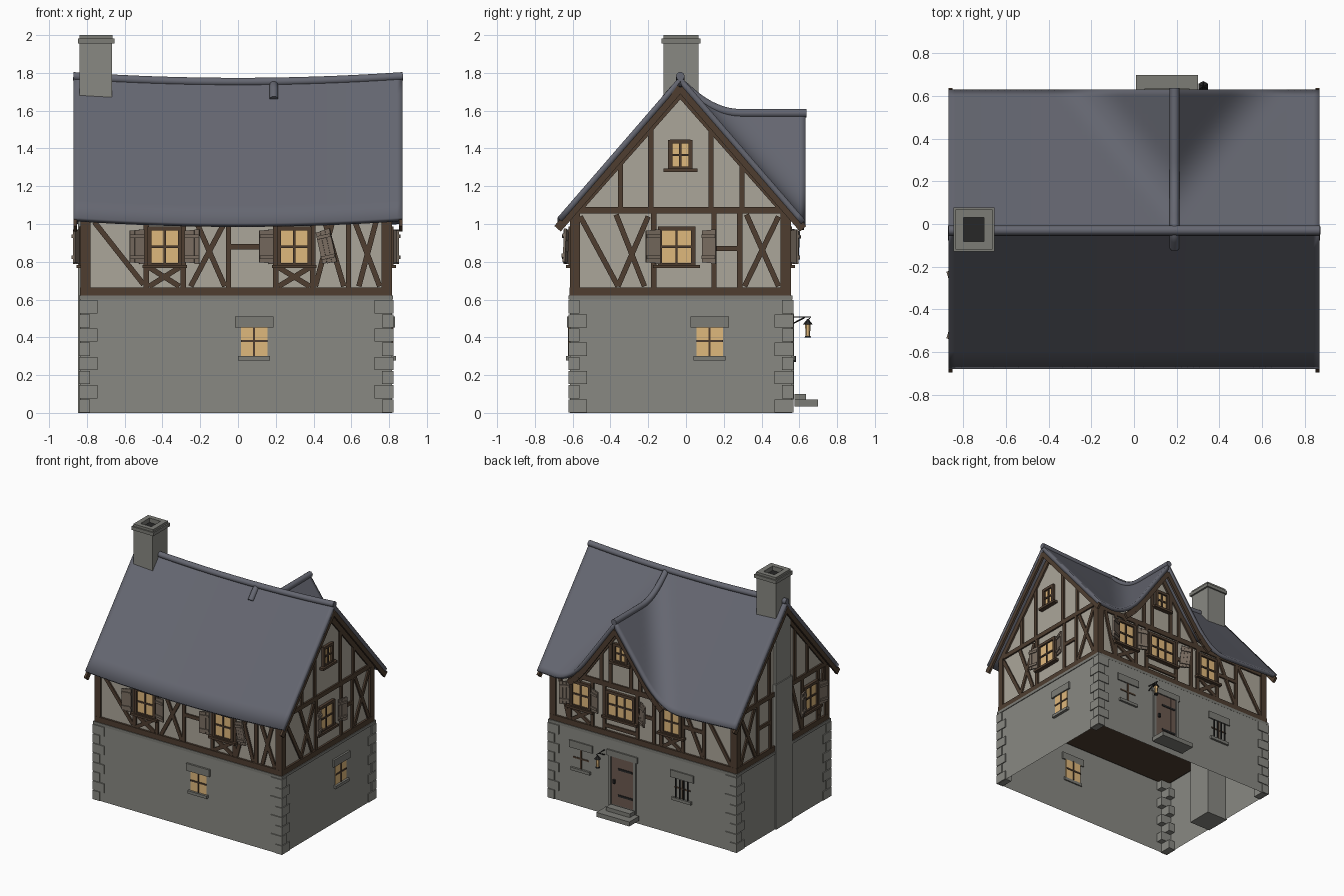
import bpy, bmesh
from math import atan2, hypot
from mathutils import Matrix, Vector

if "Cube" in bpy.data.objects:
    bpy.data.objects.remove(bpy.data.objects["Cube"])

COL = dict(stone=(.25, .25, .225), lintel=(.2, .2, .18), slate=(.13, .135, .165), timber=(.077, .048, .03),
           plaster=(.41, .38, .32), glow=(.74, .48, .2), shutter=(.19, .15, .117), door=(.15, .1, .08), iron=(.02, .02, .02))
MAT = {}
for n, c in COL.items():
    MAT[n] = bpy.data.materials.new(n)
    MAT[n].diffuse_color = (*c, 1)

# wall frames: local (u along wall, d outward, z up)
def frame(o, u, n):
    return Matrix(((u[0], n[0], 0, o[0]), (u[1], n[1], 0, o[1]), (0, 0, 1, 0), (0, 0, 0, 1)))
WALL = dict(world=Matrix.Identity(4), front=frame((0, -.6), (1, 0), (0, -1)), back=frame((0, .54), (1, 0), (0, 1)),
            right=frame((.8, 0), (0, 1), (1, 0)), left=frame((-.82, 0), (0, 1), (-1, 0)))
parts = {}

def part(name, mat):
    return parts.setdefault(name, (bmesh.new(), mat))[0]

def box(name, mat, wall, u0, u1, z0, z1, d0, d1, tilt=0, yaw=0):
    m = (WALL[wall] @ Matrix.Translation(((u0 + u1) / 2, (d0 + d1) / 2, (z0 + z1) / 2)) @ Matrix.Rotation(yaw, 4, 'Z')
         @ Matrix.Rotation(tilt, 4, 'Y') @ Matrix.Diagonal((u1 - u0, d1 - d0, z1 - z0, 1)))
    bmesh.ops.create_cube(part(name, mat), size=1, matrix=m)

def beam(name, wall, a, b, w=.03, d0=-.01, d1=.013, mat='timber'):
    L = hypot(b[0] - a[0], b[1] - a[1])
    u, z = (a[0] + b[0]) / 2, (a[1] + b[1]) / 2
    box(name, mat, wall, u - L / 2, u + L / 2, z - w / 2, z + w / 2, d0, d1, tilt=-atan2(b[1] - a[1], b[0] - a[0]))

def prism(name, mat, pts, offset):
    bm = part(name, mat)
    f = bm.faces.new([bm.verts.new(p) for p in pts])
    g = bmesh.ops.extrude_face_region(bm, geom=[f])
    bmesh.ops.translate(bm, verts=[v for v in g['geom'] if isinstance(v, bmesh.types.BMVert)], vec=offset)

# stone ground floor, open below, with band and quoins
box('stone_base', 'stone', 'world', -.835, .815, 0, .61, -.615, .56)
bm = part('stone_base', 'stone')
bmesh.ops.delete(bm, geom=[f for f in bm.faces if abs(f.calc_center_median().z - .305) > .2], context='FACES')
box('floor', 'timber', 'world', -.82, .80, .59, .62, -.6, .545)
for w, a, b in (('front', -.84, .82), ('back', -.84, .82), ('left', -.62, .565), ('right', -.62, .565)):
    box('stone_band', 'lintel', w, a, b, .6, .622, -.01, .021)
for sx, x in ((1, -.843), (-1, .823)):
    for sy, y in ((1, -.623), (-1, .568)):
        for i in range(8):
            lx, ly = (.1, .06) if i % 2 else (.06, .1)
            a, b = sorted((x, x + sx * lx)), sorted((y, y + sy * ly))
            box('quoins', 'stone', 'world', *a, i * .075 + .002, i * .075 + .072, *b)

# plaster storey, main gable and dormer body
prism('plaster_walls', 'plaster', [(-.82, -.6, .62), (-.82, .54, .62), (-.82, .54, 1.04), (-.82, -.03, 1.69), (-.82, -.6, 1.04)], (1.62, 0, 0))
prism('dormer_wall', 'plaster', [(-.18, .541, 1.0), (.56, .541, 1.0), (.19, .541, 1.52)], (0, -.35, 0))

# roof as one blended height field
def roof_z(x, y):
    sag = .03 * (1 - (x / .87) ** 2)
    a = 1.785 - 1.155 * abs(y + .03) - sag
    if y < -.03:
        return a
    b = 1.59 - 1.4 * abs(x - .19)
    k = .2
    h = max(k - abs(a - b), 0) / k
    return max(a, b) + h * h * k / 4

def span(a, b, n):
    return [a + (b - a) * i / n for i in range(n)]
xs = span(-.87, .19, 36) + span(.19, .87, 24) + [.87]
ys = span(-.68, -.03, 8) + span(-.03, .632, 24) + [.632]
bm = part('roof', 'slate')
rows = [[bm.verts.new((x, y, roof_z(x, y))) for y in ys] for x in xs]
for r, s in zip(rows, rows[1:]):
    for j in range(len(ys) - 1):
        bm.faces.new((r[j], s[j], s[j + 1], r[j + 1]))

# ridge rolls
def tube(name, pts, r, mat):
    cu = bpy.data.curves.new(name, 'CURVE')
    cu.dimensions, cu.bevel_depth, cu.bevel_resolution, cu.use_fill_caps = '3D', r, 3, True
    sp = cu.splines.new('POLY')
    sp.points.add(len(pts) - 1)
    for p, q in zip(sp.points, pts):
        p.co = (*q, 1)
    cu.materials.append(MAT[mat])
    bpy.context.collection.objects.link(bpy.data.objects.new(name, cu))
tube('main_ridge', [(x, -.03, roof_z(x, -.03) - .003) for x in span(-.872, .873, 16) + [.873]], .023, 'slate')
tube('dormer_ridge', [(.19, y, roof_z(.19, y) - .003) for y in [-.11, -.07, -.03] + span(0, .637, 20) + [.637]], .023, 'slate')

# bargeboards
for w, d in (('right', .052), ('left', .032)):
    for s in (-1, 1):
        beam('bargeboards', w, (-.03 + s * .65, .975), (-.03, 1.722), .045, d, d + .018)
        beam('gable_rafters', w, (-.03 + s * .57, 1.045), (-.03, 1.69), .04, -.01, .014)
e = [-.22 + .82 * i / 20 for i in range(21)]
for a, b in zip(e, e[1:]):
    beam('dormer_bargeboard', 'back', (a, roof_z(a, .62) - .075), (b, roof_z(b, .62) - .075), .045, .068, .086)
for s in (-1, 1):
    beam('dormer_rafters', 'back', (.19 + s * .37, 1.0), (.19, 1.51), .04)

# windows and shutters
def window(wall, u, z, w, h, cols=2, sill=True):
    n = wall + '_window'
    box(n + '_glass', 'glow', wall, u - w / 2, u + w / 2, z - h / 2, z + h / 2, -.01, .008)
    for s in (-1, 1):
        beam(n + '_frame', wall, (u + s * (w / 2 + .008), z - h / 2 - .016), (u + s * (w / 2 + .008), z + h / 2 + .016), .022, -.005, .022)
        beam(n + '_frame', wall, (u - w / 2 - .01, z + s * (h / 2 + .007)), (u + w / 2 + .01, z + s * (h / 2 + .007)), .022, -.005, .022)
    bars(wall, u, z, w, h, cols, .016)
    if sill:
        box(n + '_sill', 'timber', wall, u - w / 2 - .045, u + w / 2 + .045, z - h / 2 - .024, z - h / 2 - .006, 0, .036)

def bars(wall, u, z, w, h, cols, d):
    for i in range(1, cols):
        x = u - w / 2 + w * i / cols
        box(wall + '_muntins', 'timber', wall, x - .006, x + .006, z - h / 2, z + h / 2, 0, d)
    box(wall + '_muntins', 'timber', wall, u - w / 2, u + w / 2, z - .006, z + .006, 0, d)

def shutter(wall, u, tilt=0, yaw=.25, z=.88):
    m = WALL[wall] @ Matrix.Translation((u, .036, z)) @ Matrix.Rotation(yaw, 4, 'Z') @ Matrix.Rotation(tilt, 4, 'Y')
    for i in (-1, 0, 1):
        bmesh.ops.create_cube(part(wall + '_shutters', 'shutter'), size=1, matrix=m @ Matrix.Translation((i * .026, 0, 0)) @ Matrix.Diagonal((.025, .012, .175 + .006 * i, 1)))
    for s in (-1, 1):
        bmesh.ops.create_cube(part(wall + '_shutter_battens', 'shutter'), size=1, matrix=m @ Matrix.Translation((0, .009, s * .055)) @ Matrix.Diagonal((.074, .01, .018, 1)))

def stone_window(wall, u, z=.38, grille=False):
    w, h, n = .14, .16, wall + '_stone_window'
    box(n + '_glass', 'glow', wall, u - w / 2, u + w / 2, z - h / 2, z + h / 2, .005, .019)
    box(n + '_lintel', 'lintel', wall, u - .102, u + .102, z + .073, z + .13, .005, .03)
    box(n + '_sill', 'lintel', wall, u - .085, u + .085, z - .103, z - .08, .005, .036)
    bars(wall, u, z, w, h, 2, .024)
    for i in range(4 if grille else 0):
        x = u - .052 + .035 * i
        box('window_grille', 'iron', wall, x - .004, x + .004, z - .08, z + .075, .024, .032)

for w, u in (('front', -.388), ('front', .298), ('right', -.05), ('left', -.38), ('back', .54), ('back', -.26)):
    window(w, u, .88, .145 if w != 'right' else .16, .18)
window('back', .19, .88, .22, .18, 3)
window('right', -.03, 1.365, .09, .13)
window('back', .19, 1.3, .09, .12)
for w, u, t, y in (('front', -.535, 0, -.2), ('front', -.243, 0, .2), ('front', .15, 0, -.2), ('front', .467, -.22, .2),
                   ('right', -.175, 0, -.25), ('right', .122, 0, .3), ('left', -.505, 0, -.3), ('left', -.255, 0, .3),
                   ('back', .665, 0, .4), ('back', .4, 0, -.3), ('back', -.02, -.1, -.5)):
    shutter(w, u, t, y)
for w, u, g in (('front', .085, 0), ('right', .125, 0), ('back', .53, 0), ('back', -.36, 1)):
    stone_window(w, u, grille=g)

# timber framing: sills, plates, corner posts, then posts and braces per wall
for w, a, b in (('front', -.833, .813), ('back', -.833, .813), ('left', -.613, .553), ('right', -.613, .553)):
    n = w + '_timbers'
    beam(n, w, (a, .642), (b, .642), .045, -.01, .016)
    beam(n, w, (a + .03, 1.073), (b - .03, 1.073), .035) if w in ('left', 'right') else beam(n, w, (a, 1.03), (b, 1.03), .04)
    beam(n, w, (a + .026, .62), (a + .026, 1.06), .052, -.01, .0148)
    beam(n, w, (b - .026, .62), (b - .026, 1.06), .052, -.01, .0148)
GABLE = [(-.347, 1.09, -.347, 1.34), (-.187, 1.09, -.187, 1.52), (.132, 1.09, .132, 1.52), (.297, 1.09, .297, 1.34)]
END = GABLE + [(-.56, 1.04, -.36, .67), (-.37, 1.05, -.22, .67), (-.2, 1.04, -.36, .67), (-.17, .66, -.17, 1.06), (.148, .66, .148, 1.06),
               (.285, .66, .285, 1.06), (.16, .87, .28, .87), (.49, 1.04, .31, .67), (.32, 1.05, .49, .67)]
TIMBERS = dict(
    front=[(-.76, 1.01, -.5, .68), (-.485, .66, -.485, 1.02), (-.29, .66, -.29, 1.02), (-.07, 1.01, -.25, .67), (-.22, 1.01, -.07, .67),
           (-.05, .66, -.05, 1.02), (-.04, .88, .12, .88), (.2, .66, .2, 1.02), (.395, .66, .395, 1.02), (.41, .67, .5, 1.01), (.46, 1.01, .56, .67),
           (.585, .66, .585, 1.02), (.73, 1.01, .64, .67), (.62, 1.01, .75, .67),
           (-.47, .67, -.31, .77), (-.47, .77, -.31, .67), (.215, .67, .38, .77), (.215, .77, .38, .67)],
    back=[(.74, 1.02, .65, .67), (.64, .66, .64, 1.02), (.44, .66, .44, 1.02), (.335, .66, .335, 1.02), (.045, .66, .045, 1.02), (-.1, .66, -.1, 1.02),
          (-.165, .66, -.165, 1.02), (-.355, .66, -.355, 1.02), (-.335, .67, -.185, .77), (-.335, .77, -.185, .67), (.46, .67, .62, .77), (.46, .77, .62, .67),
          (-.1, .86, .045, .86), (-.54, .66, -.54, 1.02), (-.37, 1.01, -.53, .67), (-.54, .87, -.36, .87), (-.78, .67, -.56, 1.01),
          (.02, 1.03, .02, 1.27), (.36, 1.03, .36, 1.27), (.1, 1.03, .1, 1.38), (.28, 1.03, .28, 1.38), (.05, .7, .33, .7)],
    right=END, left=GABLE + [(-.48, .66, -.48, 1.06), (-.28, .66, -.28, 1.06), (-.27, .67, -.15, 1.05), (-.55, 1.05, -.49, .67), (.12, .66, .12, 1.06),
                             (.28, .66, .28, 1.06), (.13, .87, .27, .87), (.49, 1.04, .31, .67), (.32, 1.05, .49, .67)])
for w, rows in TIMBERS.items():
    for i, (a, b, c, d) in enumerate(rows):
        beam(w + '_timbers', w, (a, b), (c, d), .028, -.01, .0115 + .0004 * (i % 4))

# chimney with hollow cap
box('chimney', 'stone', 'world', -.846, -.66, 0, 1.15, -.13, .075)
box('chimney', 'stone', 'world', -.838, -.668, 1.15, 1.96, -.118, .065)
for z0, z1, o in ((1.955, 1.982, .012), (1.982, 2.0, .002)):
    x0, x1, y0, y1 = -.836 - o, -.666 + o, -.118 - o, .065 + o
    for r in ((x0, -.8, y0, y1), (-.704, x1, y0, y1), (-.8, -.704, y0, -.083), (-.8, -.704, .03, y1)):
        box('chimney_cap', 'lintel', 'world', r[0], r[1], z0, z1, r[2], r[3])
box('chimney_flue', 'iron', 'world', -.8, -.704, 1.94, 1.965, -.083, .03)

# door, straps, steps
for i in range(4):
    box('door', 'door', 'back', .068 + i * .048, .114 + i * .048, .1, .475, .005, .026)
for z in (.18, .39):
    box('door_straps', 'iron', 'back', .075, .2, z - .008, z + .008, .02, .031)
box('door_handle', 'iron', 'back', .225, .24, .27, .3, .02, .042)
for a, b, c, d in ((.045, .066, .07, .48), (.262, .283, .07, .48), (.03, .3, .478, .525)):
    box('door_surround', 'lintel', 'back', a, b, c, d, .005, .032)
box('door_step', 'lintel', 'world', .01, .3, .035, .07, .575, .698)
box('door_step', 'lintel', 'world', .05, .26, .07, .1, .575, .635)

# lantern on bracket
tube('lantern_bracket', [(.325, .56, .508), (.325, .66, .508), (.325, .645, .49)], .004, 'iron')
tube('lantern_brace', [(.325, .56, .47), (.325, .63, .506)], .004, 'iron')
for nm, mt, r1, r2, h, z in (('lantern_cap', 'iron', .026, .004, .028, .482), ('lantern_glass', 'glow', .011, .015, .065, .437), ('lantern_foot', 'iron', .018, .014, .01, .403)):
    bmesh.ops.create_cone(part(nm, mt), cap_ends=True, segments=6, radius1=r1, radius2=r2, depth=h, matrix=Matrix.Translation((.325, .645, z)))

# finish objects
for name, (bm, mat) in parts.items():
    bmesh.ops.recalc_face_normals(bm, faces=bm.faces)
    if name == 'roof' and sum(f.normal.z for f in bm.faces) < 0:
        bmesh.ops.reverse_faces(bm, faces=bm.faces)
    me = bpy.data.meshes.new(name)
    bm.to_mesh(me)
    bm.free()
    me.materials.append(MAT[mat])
    ob = bpy.data.objects.new(name, me)
    bpy.context.collection.objects.link(ob)
    if name == 'roof':
        s = ob.modifiers.new('thickness', 'SOLIDIFY')
        s.thickness, s.offset = .03, -1
        bpy.context.view_layer.objects.active = ob
        ob.select_set(True)
        bpy.ops.object.shade_smooth_by_angle()
        ob.select_set(False)

for m in bpy.data.materials:
    if m.users and not m.is_grease_pencil:
        m.use_nodes = True
        m.node_tree.nodes["Principled BSDF"].inputs["Base Color"].default_value = m.diffuse_color
